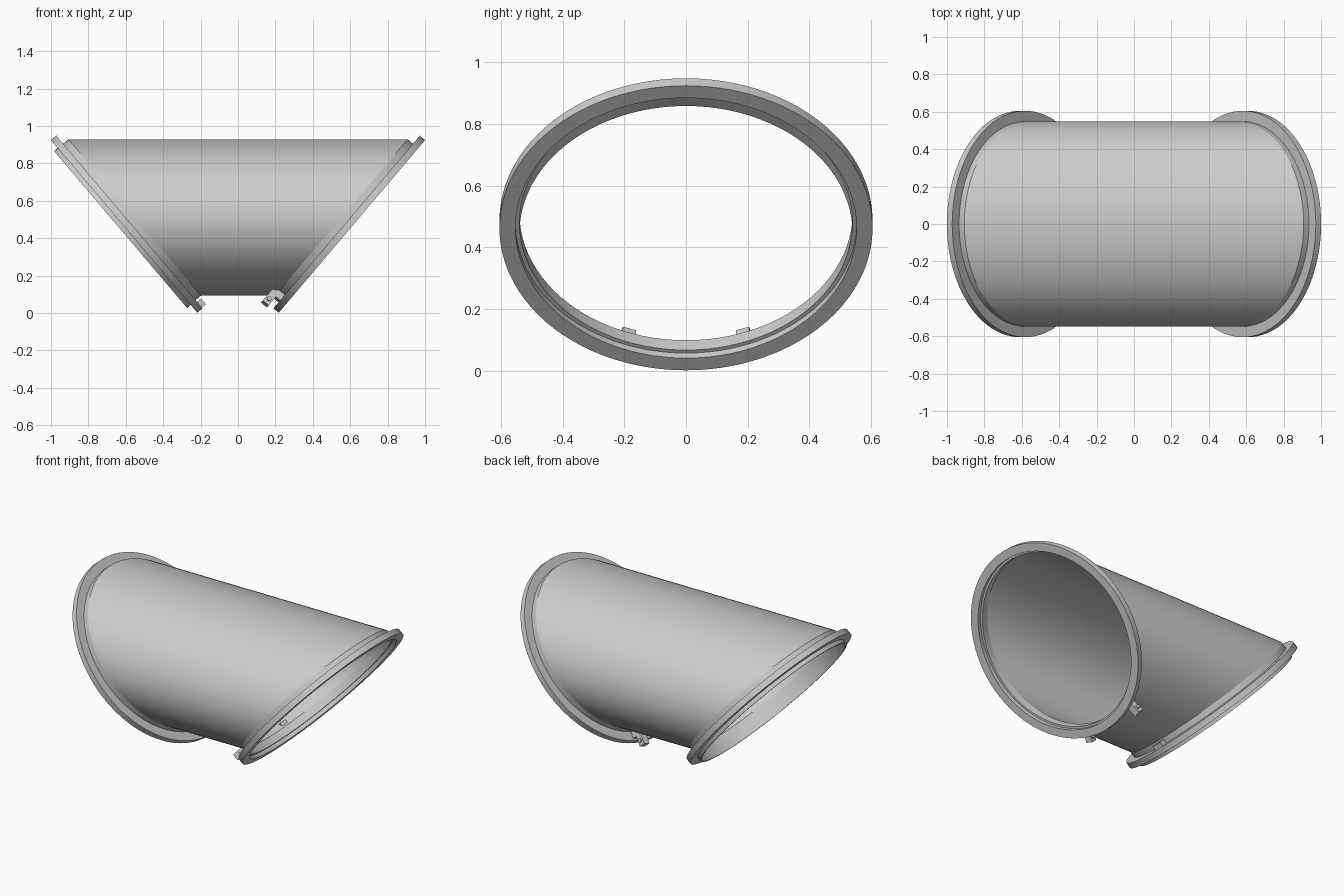
import bpy, bmesh, math
from mathutils import Vector, Matrix

old = bpy.data.objects.get("Cube")
if old:
    bpy.data.objects.remove(old, do_unlink=True)

SEGMENTS = 96
TILT = math.atan2(0.763, 0.647)      # slope of the flange planes
BORE, WALL, RIM = 0.54, 0.548, 0.605
COLLAR = -0.074                      # where the collars meet the pipe

grey = bpy.data.materials.new("light_grey")
grey.use_nodes = True
grey.diffuse_color = (0.6, 0.6, 0.6, 1)
grey.node_tree.nodes["Principled BSDF"].inputs["Base Color"].default_value = (0.6, 0.6, 0.6, 1)


def flange_frame(side):
    """Local x = in-plane upwards, y = world y, z = outward axis."""
    up = Vector((side * math.cos(TILT), 0, math.sin(TILT)))
    out = Vector((side * math.sin(TILT), 0, -math.cos(TILT)))
    m = Matrix((up, Vector((0, 1, 0)), out)).transposed().to_4x4()
    m.translation = (side * 0.609, 0, 0.463)
    return m


def finish(name, bm):
    bmesh.ops.recalc_face_normals(bm, faces=bm.faces)
    mesh = bpy.data.meshes.new(name)
    bm.to_mesh(mesh)
    bm.free()
    mesh.materials.append(grey)
    obj = bpy.data.objects.new(name, mesh)
    bpy.context.collection.objects.link(obj)
    bpy.ops.object.select_all(action='DESELECT')
    obj.select_set(True)
    bpy.context.view_layer.objects.active = obj
    bpy.ops.object.shade_smooth_by_angle(angle=math.radians(30))
    return obj


def loft(name, rings, closed):
    """Skin a list of (side, radius, axial offset) rings."""
    bm = bmesh.new()
    loops = []
    for side, radius, offset in rings:
        frame = flange_frame(side)
        angles = [math.tau * i / SEGMENTS for i in range(SEGMENTS)]
        loops.append([bm.verts.new(frame @ Vector((radius * math.cos(a), radius * math.sin(a), offset)))
                      for a in angles])
    pairs = list(zip(loops, loops[1:]))
    if closed:
        pairs.append((loops[-1], loops[0]))
    for a, b in pairs:
        for i in range(SEGMENTS):
            j = (i + 1) % SEGMENTS
            bm.faces.new((a[i], a[j], b[j], b[i]))
    return finish(name, bm)


def add_box(bm, frame, low, high):
    low, high = Vector(low), Vector(high)
    m = frame @ Matrix.Translation((low + high) / 2) @ Matrix.Diagonal((*(high - low), 1))
    bmesh.ops.create_cube(bm, size=1, matrix=m)


# Mitred pipe body
loft("pipe_body", [(1, WALL, COLLAR), (-1, WALL, COLLAR),
                   (-1, BORE, COLLAR), (1, BORE, COLLAR)], True)

# Flanges: one with a recessed socket, one with a raised spigot
back = [(BORE, COLLAR), (WALL, COLLAR), (WALL, -0.037), (RIM, -0.037), (RIM, 0)]
socket = [(0.553, 0), (0.553, -0.025), (BORE, -0.025)]
spigot = [(0.55, 0), (0.55, 0.025), (BORE, 0.025)]
for name, side, front in (("socket_flange", 1, socket), ("spigot_flange", -1, spigot)):
    loft(name, [(side, r, a) for r, a in back + front], True)

# Pair of latch lugs behind the lower rim of the socket flange
for name, turn in (("front_latch", 1), ("back_latch", -1)):
    frame = flange_frame(1) @ Matrix.Rotation(math.pi + turn * math.radians(19.5), 4, 'Z')
    bm = bmesh.new()
    add_box(bm, frame, (0.55, -0.022, -0.07), (0.59, 0.022, -0.036))
    add_box(bm, frame, (0.55, -0.022, -0.108), (0.655, 0.022, -0.066))
    pin = frame @ Matrix.Translation((0.625, 0, -0.087)) @ Matrix.Rotation(math.pi / 2, 4, 'X')
    bmesh.ops.create_cone(bm, cap_ends=True, segments=16, radius1=0.012, radius2=0.012,
                          depth=0.06, matrix=pin)
    finish(name, bm)

# Small catch tab behind the lower rim of the spigot flange
bm = bmesh.new()
add_box(bm, flange_frame(-1), (-0.6, -0.035, -0.065), (-0.56, 0.035, -0.036))
finish("catch_tab", bm)
